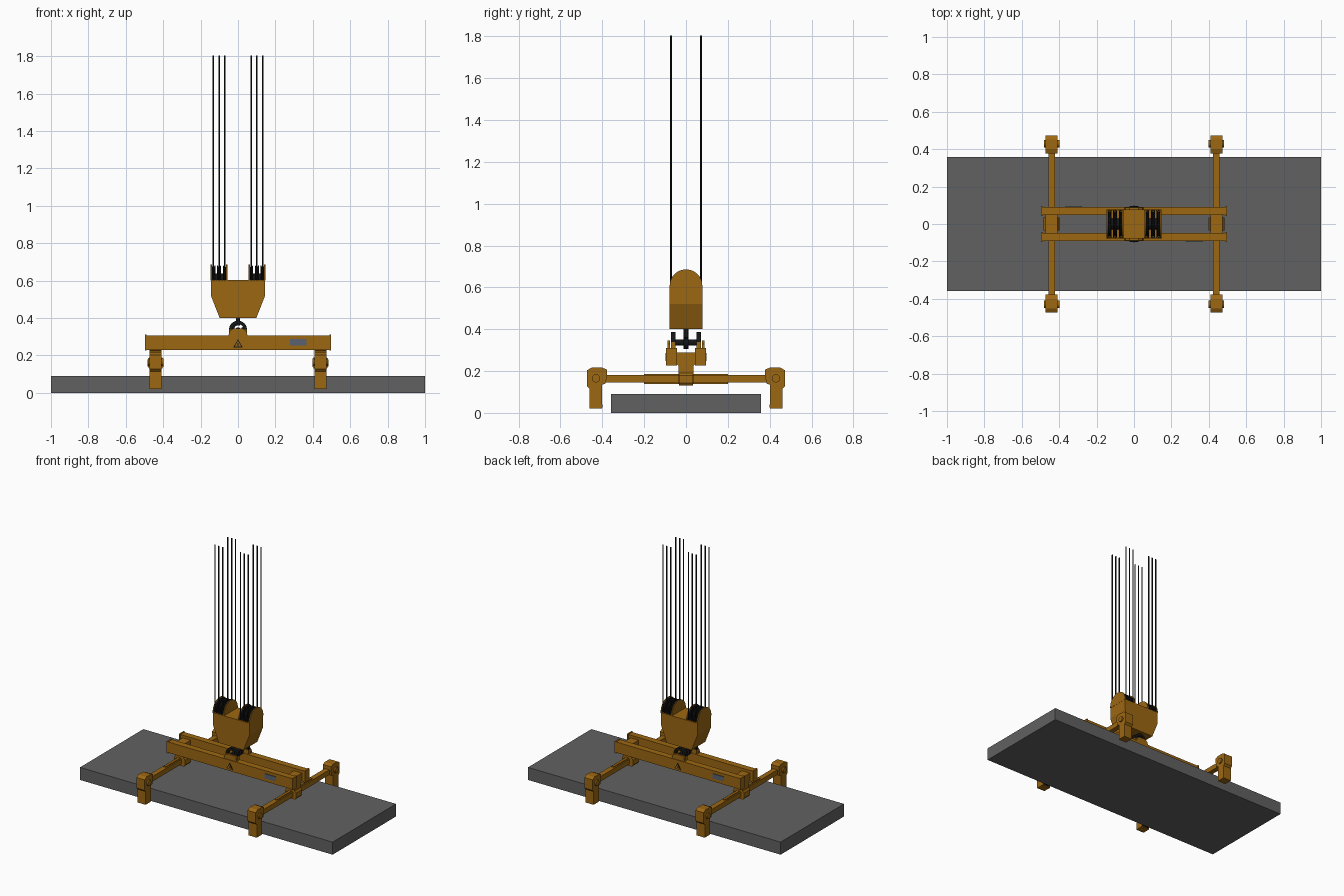
import bpy, bmesh, math
from mathutils import Vector, Matrix

if "Cube" in bpy.data.objects:
    bpy.data.objects.remove(bpy.data.objects["Cube"])


def material(name, rgb):
    m = bpy.data.materials.new(name)
    m.diffuse_color = (*rgb, 1)
    m.use_nodes = True
    m.node_tree.nodes["Principled BSDF"].inputs["Base Color"].default_value = m.diffuse_color
    return m


YELLOW = material("yellow_paint", (0.33, 0.135, 0.006))
BLACK = material("black_steel", (0.008, 0.008, 0.008))
SLATE = material("dark_slab", (0.12, 0.12, 0.12))
SIGN = material("sign_grey", (0.10, 0.12, 0.16))


def finish(name, bm, mat, smooth=False):
    bmesh.ops.recalc_face_normals(bm, faces=bm.faces[:])
    me = bpy.data.meshes.new(name)
    bm.to_mesh(me)
    bm.free()
    me.materials.append(mat)
    ob = bpy.data.objects.new(name, me)
    bpy.context.collection.objects.link(ob)
    if smooth:
        bpy.ops.object.select_all(action='DESELECT')
        ob.select_set(True)
        bpy.context.view_layer.objects.active = ob
        bpy.ops.object.shade_smooth_by_angle(angle=math.radians(35))
    return ob


def box(name, x, y, z, mat):
    bm = bmesh.new()
    size = [b - a for a, b in (x, y, z)]
    mid = [(a + b) / 2 for a, b in (x, y, z)]
    bmesh.ops.create_cube(bm, size=1, matrix=Matrix.Translation(mid) @ Matrix.Diagonal((*size, 1)))
    return finish(name, bm, mat)


def prism(name, profile, axis, a, b, mat, smooth=False):
    """Extrude a 2D profile along x (profile is y,z) or along y (profile is x,z)."""
    bm = bmesh.new()
    place = (lambda u, w: (a, u, w)) if axis == 'x' else (lambda u, w: (u, a, w))
    f = bm.faces.new([bm.verts.new(place(u, w)) for u, w in profile])
    geo = bmesh.ops.extrude_face_region(bm, geom=[f])['geom']
    step = Vector((b - a, 0, 0)) if axis == 'x' else Vector((0, b - a, 0))
    bmesh.ops.translate(bm, vec=step, verts=[g for g in geo if isinstance(g, bmesh.types.BMVert)])
    return finish(name, bm, mat, smooth)


def rod(name, p, q, r, mat, sides=12):
    p, q = Vector(p), Vector(q)
    d = q - p
    bm = bmesh.new()
    bmesh.ops.create_cone(bm, cap_ends=True, segments=sides, radius1=r, radius2=r, depth=d.length,
                          matrix=Matrix.Translation((p + q) / 2) @ d.to_track_quat('Z', 'Y').to_matrix().to_4x4())
    return finish(name, bm, mat, True)


def arc(cx, cz, r, a0, a1, n):
    return [(cx + r * math.cos(math.radians(a0 + (a1 - a0) * i / n)),
             cz + r * math.sin(math.radians(a0 + (a1 - a0) * i / n))) for i in range(n + 1)]


def band(name, cx, cz, ro, ri, a0, a1, y0, y1, mat):
    prism(name, arc(cx, cz, ro, a0, a1, 20) + arc(cx, cz, ri, a1, a0, 20), 'y', y0, y1, mat, True)


# Carried slab
box("slab", (-1, 1), (-0.358, 0.358), (0, 0.09), SLATE)

# Twin main beams with end plates
for s, side in ((-1, "front"), (1, "back")):
    y = sorted((s * 0.047, s * 0.092))
    box(f"main_beam_{side}", (-0.495, 0.495), y, (0.23, 0.307), YELLOW)
    for e, end in ((-1, "left"), (1, "right")):
        box(f"beam_end_plate_{side}_{end}", sorted((e * 0.488, e * 0.498)),
            (y[0] - 0.003, y[1] + 0.003), (0.226, 0.311), YELLOW)
    # Warning triangle outline and information plate
    yo, yi = s * 0.096, s * 0.091
    prism(f"warning_triangle_{side}", [(-0.025, 0.244), (0.025, 0.244), (0, 0.287)], 'y', yi, yo, BLACK)
    prism(f"warning_triangle_face_{side}", [(-0.018, 0.248), (0.018, 0.248), (0, 0.279)],
          'y', yi, s * 0.0975, YELLOW)
    box(f"warning_mark_{side}", (-0.002, 0.002), sorted((yi, s * 0.0985)), (0.252, 0.268), BLACK)
    box(f"info_plate_{side}", sorted((-s * 0.277, -s * 0.367)), sorted((yi, s * 0.097)), (0.254, 0.287), SIGN)

    # Lifting lug on the beam, and the shackle arch over it
    prism(f"lifting_lug_{side}", [(-0.052, 0.30), (0.052, 0.30), (0.045, 0.33), (0.025, 0.345),
                                  (-0.025, 0.345), (-0.045, 0.33)],
          'y', s * 0.077, s * 0.088, YELLOW)
    band(f"shackle_arch_{side}", 0, 0.338, 0.048, 0.030, 0, 180, s * 0.050, s * 0.072, BLACK)
    box(f"shackle_foot_{side}", (-0.048, 0.048), sorted((s * 0.050, s * 0.072)), (0.307, 0.338), YELLOW)

# Cross arms at each end of the beams
for e, end in ((-1, "left"), (1, "right")):
    x = e * 0.44
    half = [(0.035, 0.14), (0.035, 0.225), (0.048, 0.238), (0.048, 0.288)]
    prism(f"hanger_block_{end}", half + [(-y, z) for y, z in reversed(half)], 'x', x - 0.032, x + 0.032, YELLOW)
    prism(f"arm_collar_{end}", [(x + sx * w, z) for sx, w, z in (
        (-1, 0.034, 0.13), (1, 0.034, 0.13), (1, 0.043, 0.142), (1, 0.043, 0.178), (1, 0.034, 0.19),
        (-1, 0.034, 0.19), (-1, 0.043, 0.178), (-1, 0.043, 0.142))], 'y', -0.034, 0.034, YELLOW)
    box(f"cross_arm_{end}", (x - 0.018, x + 0.018), (-0.41, 0.41), (0.145, 0.181), YELLOW)
    for s, side in ((-1, "front"), (1, "back")):
        box(f"arm_guide_strip_{end}_{side}", (x - 0.009, x + 0.009), sorted((s * 0.03, s * 0.20)),
            (0.139, 0.187), YELLOW)
        # Clamp leg: wide head, narrower foot
        head = [(0.378, 0.178), (0.378, 0.207), (0.40, 0.216), (0.452, 0.216), (0.474, 0.203),
                (0.474, 0.128), (0.462, 0.115), (0.462, 0.02), (0.402, 0.02), (0.402, 0.135), (0.385, 0.14)]
        prism(f"clamp_leg_{end}_{side}", [(s * y, z) for y, z in head], 'x', x - 0.032, x + 0.032, YELLOW)
        box(f"clamp_pad_{end}_{side}", (x - 0.025, x + 0.025), sorted((s * 0.398, s * 0.404)),
            (0.026, 0.04), BLACK)
        for d in (-1, 1):
            rod(f"clamp_boss_{end}_{side}_{'inner' if d < 0 else 'outer'}",
                (x + d * 0.03, s * 0.43, 0.165), (x + d * 0.042, s * 0.43, 0.165), 0.02, YELLOW, 12)

# Hook block body, tapered towards the bottom
prism("block_body", [(-0.145, 0.604), (-0.145, 0.52), (-0.098, 0.40), (0.098, 0.40), (0.145, 0.52), (0.145, 0.604)],
      'y', -0.078, 0.078, YELLOW)

# Round-topped cheek plates, sheaves and hoist ropes
cheek = [(-0.078, 0.60)] + arc(0, 0.608, 0.078, 180, 0, 20) + [(0.078, 0.60)]
groove = [(0, 0.0), (0, 0.074), (0.003, 0.074), (0.008, 0.063), (0.014, 0.063), (0.019, 0.074), (0.022, 0.074), (0.022, 0)]
for e, end in ((-1, "left"), (1, "right")):
    for a, b, which in ((0.139, 0.146, "outer"), (0.056, 0.063, "inner")):
        prism(f"block_cheek_{which}_{end}", cheek, 'x', e * a, e * b, YELLOW, True)
    for i, px in enumerate((0.07, 0.101, 0.132)):
        cx = e * px
        bm = bmesh.new()
        vs = [bm.verts.new((cx - 0.011 + u, 0, 0.608 + r)) for u, r in groove]
        es = [bm.edges.new(p) for p in zip(vs, vs[1:])]
        bmesh.ops.spin(bm, geom=vs + es, cent=(0, 0, 0.608), axis=(1, 0, 0), angle=math.tau, steps=32)
        bmesh.ops.remove_doubles(bm, verts=bm.verts[:], dist=1e-5)
        finish(f"sheave_{end}_{i + 1}", bm, BLACK, True)
        for s, side in ((-1, "front"), (1, "back")):
            rod(f"rope_{end}_{i + 1}_{side}", (cx, s * 0.072, 0.608), (cx, s * 0.072, 1.805), 0.0045, BLACK, 8)
    rod(f"sheave_axle_{end}", (e * 0.06, 0, 0.608), (e * 0.142, 0, 0.608), 0.03, BLACK)

# Hook: stem, curved hook and the cross pin it carries
rod("hook_stem", (0, 0, 0.36), (0, 0, 0.41), 0.012, BLACK)
band("hook", 0, 0.342, 0.036, 0.019, 90, 380, -0.012, 0.012, BLACK)
rod("cross_pin", (0, -0.072, 0.336), (0, 0.072, 0.336), 0.015, BLACK, 16)
